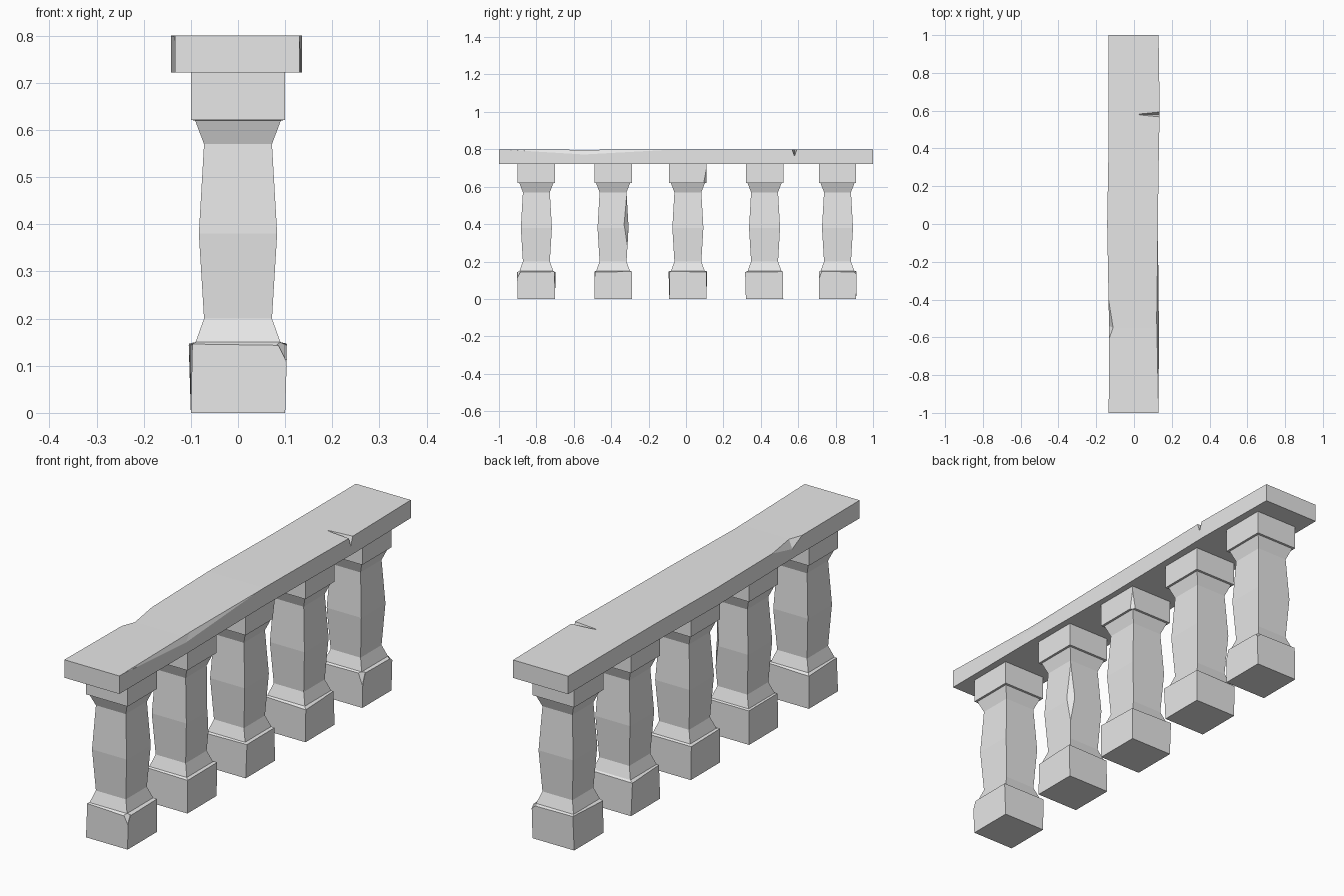
import bpy, bmesh, random
from mathutils import Vector

random.seed(4)
cube = bpy.data.objects.get("Cube")
if cube:
    bpy.data.objects.remove(cube, do_unlink=True)

stone = bpy.data.materials.new("grey_stone")
stone.use_nodes = True
stone.diffuse_color = (0.8, 0.8, 0.8, 1)
stone.node_tree.nodes["Principled BSDF"].inputs["Base Color"].default_value = (0.8, 0.8, 0.8, 1)


def finish(name, bm):
    bmesh.ops.recalc_face_normals(bm, faces=bm.faces)
    mesh = bpy.data.meshes.new(name)
    bm.to_mesh(mesh)
    bm.free()
    mesh.materials.append(stone)
    obj = bpy.data.objects.new(name, mesh)
    bpy.context.collection.objects.link(obj)
    return obj


def loft(name, rings):
    """Skin a list of four-cornered rings and cap both ends."""
    bm = bmesh.new()
    loops = [[bm.verts.new(p) for p in ring] for ring in rings]
    for a, b in zip(loops, loops[1:]):
        for i in range(4):
            j = (i + 1) % 4
            bm.faces.new((a[i], a[j], b[j], b[i]))
    bm.faces.new(loops[0])
    bm.faces.new(loops[-1])
    return finish(name, bm)


def chip(obj, points):
    """Break a convex piece out of a part."""
    bm = bmesh.new()
    for p in points:
        bm.verts.new(p)
    bmesh.ops.convex_hull(bm, input=bm.verts)
    cutter = finish("chip_cutter", bm)
    cutter.hide_render = True
    mod = obj.modifiers.new("chip", "BOOLEAN")
    mod.operation = "DIFFERENCE"
    mod.solver = "EXACT"
    mod.object = cutter
    bpy.context.view_layer.objects.active = obj
    bpy.ops.object.modifier_apply(modifier=mod.name)
    bpy.data.objects.remove(cutter, do_unlink=True)


def corner_chip(obj, y, sx, sy, z, h, size=0.02):
    """Knock off a top (h < 0) or bottom (h > 0) block corner."""
    c = Vector((sx * 0.1, y + sy * 0.1, z))
    out = Vector((sx * 0.02, sy * 0.02, 0))
    up = Vector((0, 0, -h * 0.2))
    tips = [c - Vector((sx * size, 0, 0)), c - Vector((0, sy * size, 0)), c + Vector((0, 0, h))]
    chip(obj, tips + [t + out for t in tips] + [t + up for t in tips[:2]])


# Balusters: square turned profile of (half width, height)
profile = [(0.1, 0), (0.1, 0.147), (0.09, 0.15), (0.072, 0.2), (0.083, 0.38),
           (0.072, 0.57), (0.091, 0.62), (0.1, 0.621), (0.1, 0.722)]
corners = [(-1, -1), (1, -1), (1, 1), (-1, 1)]
centres = [-0.8, -0.39, 0.01, 0.42, 0.81]
balusters = []
for n, y in enumerate(centres):
    rings = []
    for k, (w, z) in enumerate(profile):
        wear = 0.005 if k == 1 else 0
        rings.append([(sx * (w + random.uniform(-wear, wear)),
                       y + sy * (w + random.uniform(-wear, wear)),
                       z - random.uniform(0, wear)) for sx, sy in corners])
    balusters.append(loft(f"baluster_{n + 1}", rings))

# Worn corners on the balusters
corner_chip(balusters[0], centres[0], 1, -1, 0.149, -0.04)
corner_chip(balusters[4], centres[4], 1, -1, 0.149, -0.05)
corner_chip(balusters[4], centres[4], 1, 1, 0.149, -0.02)
corner_chip(balusters[2], centres[2], 1, 1, 0.621, 0.08, 0.015)
y = centres[1]
chip(balusters[1], [(0.073, y + 0.073, 0.56), (0.077, y + 0.077, 0.28), (0.083, y + 0.058, 0.4),
                    (0.058, y + 0.083, 0.4), (0.12, y + 0.12, 0.56), (0.12, y + 0.12, 0.28)])

# Handrail: stations of (y, left x, right x, top z)
stations = [(-1, -0.134, 0.13, 0.8), (-0.55, -0.132, 0.132, 0.797), (0, -0.142, 0.126, 0.8),
            (0.4, -0.135, 0.132, 0.8), (0.6, -0.134, 0.136, 0.8), (1, -0.134, 0.13, 0.8)]
rail = loft("handrail", [[(a, y, 0.722), (b, y, 0.722), (b, y, top), (a, y, top)]
                         for y, a, b, top in stations])

# Crack across the rail, long worn edge, and a knocked edge opposite
chip(rail, [(0.02, 0.58, 0.795), (0.02, 0.58, 0.82), (0.16, 0.558, 0.82),
            (0.16, 0.602, 0.82), (0.16, 0.58, 0.755)])
chip(rail, [(0.129, -0.98, 0.801), (0.126, -0.03, 0.801), (0.118, -0.5, 0.801),
            (0.134, -0.55, 0.768), (0.16, -0.98, 0.81), (0.16, -0.03, 0.81), (0.16, -0.55, 0.76)])
chip(rail, [(-0.134, -0.62, 0.801), (-0.136, -0.38, 0.801), (-0.108, -0.55, 0.801),
            (-0.133, -0.54, 0.762), (-0.17, -0.62, 0.81), (-0.17, -0.38, 0.81), (-0.17, -0.54, 0.75)])
